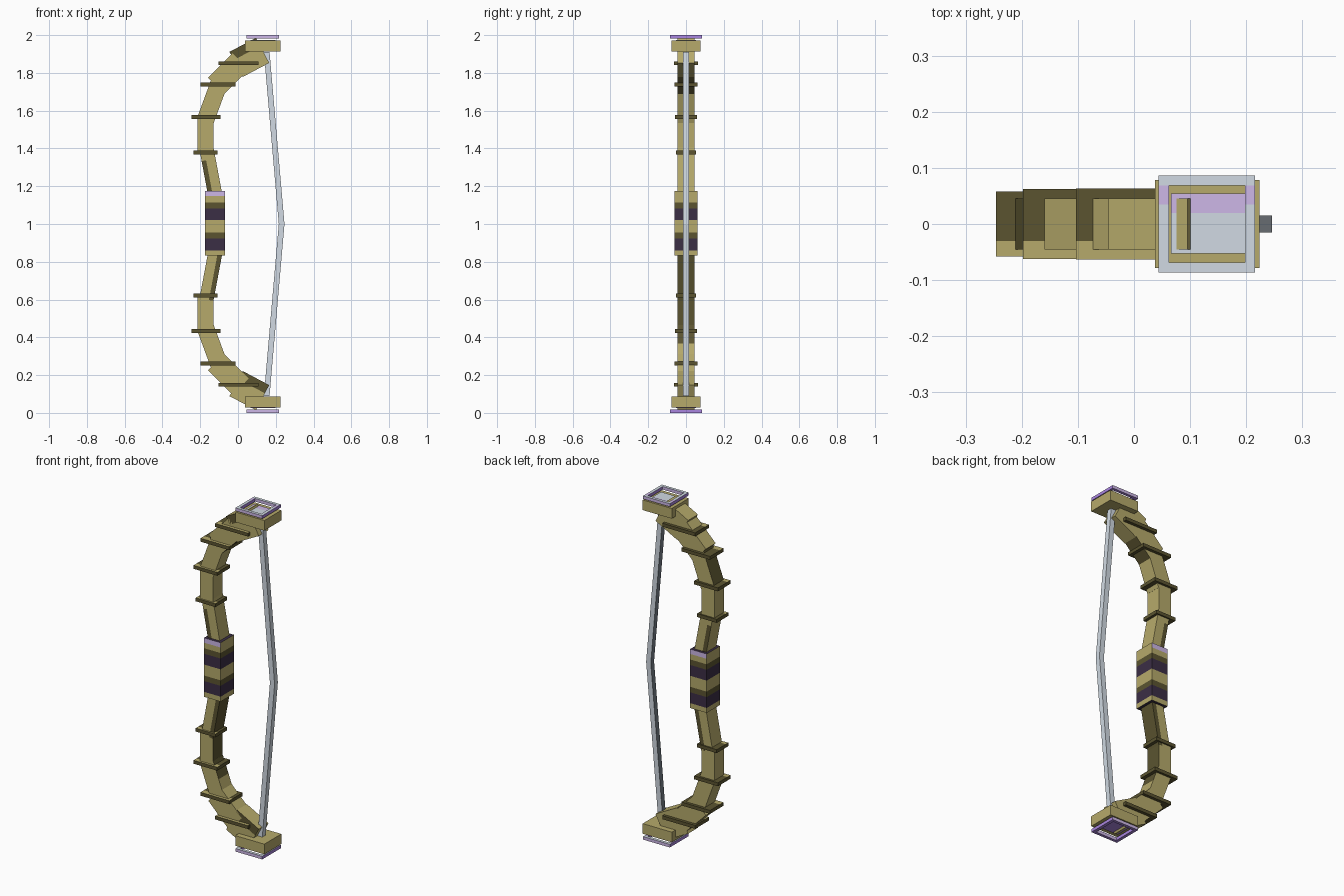
import bpy, bmesh
from mathutils import Matrix, Vector

if "Cube" in bpy.data.objects:
    bpy.data.objects.remove(bpy.data.objects["Cube"], do_unlink=True)


def srgb(code):
    vals = [int(code[i:i + 2], 16) / 255 for i in (0, 2, 4)]
    return [v / 12.92 if v < 0.04 else ((v + 0.055) / 1.055) ** 2.4 for v in vals] + [1]


# Palette
COLOURS = {"tan": "B6AA6B", "olive": "5B5430", "grey": "D1DAE3", "slate": "77808A",
           "lilac": "D0BAEA", "violet": "AA86E0", "plum": "3B2E45"}
NAMES = list(COLOURS)
MATS = []
for key, code in COLOURS.items():
    m = bpy.data.materials.new(key)
    m.use_nodes = True
    m.diffuse_color = srgb(code)
    m.node_tree.nodes["Principled BSDF"].inputs["Base Color"].default_value = srgb(code)
    MATS.append(m)


def finish(name, bm):
    bmesh.ops.recalc_face_normals(bm, faces=bm.faces)
    mesh = bpy.data.meshes.new(name)
    bm.to_mesh(mesh)
    bm.free()
    for m in MATS:
        mesh.materials.append(m)
    bpy.context.collection.objects.link(bpy.data.objects.new(name, mesh))


def add_box(bm, lo, hi):
    lo, hi = Vector(lo), Vector(hi)
    mat = Matrix.Translation((lo + hi) / 2) @ Matrix.Diagonal((*(hi - lo), 1))
    bmesh.ops.create_cube(bm, size=1, matrix=mat)


def cut(bm, point, normal):
    geom = bm.verts[:] + bm.edges[:] + bm.faces[:]
    bmesh.ops.bisect_plane(bm, geom=geom, plane_co=point, plane_no=normal)


def paint(bm, rule):
    bmesh.ops.recalc_face_normals(bm, faces=bm.faces)
    bm.normal_update()
    for f in bm.faces:
        f.material_index = NAMES.index(rule(f.calc_center_median(), f.normal))


def box(name, lo, hi, rule, cuts=()):
    bm = bmesh.new()
    add_box(bm, lo, hi)
    for point, normal in cuts:
        cut(bm, point, normal)
    paint(bm, rule)
    finish(name, bm)


def span(s, a, b):
    """Heights a..b, mirrored about mid height for the lower half."""
    return sorted((1 + s * (a - 1), 1 + s * (b - 1)))


def limb(name, p, q, width, s, dark=0, reach=1.0, strip=0, both=False):
    """Slanted block. dark: outer (-1) or inner (1) side in olive, up to reach.
    strip: side of an olive stripe on the front, or on both flat sides."""
    p = Vector((p[0], 0, 1 + s * (p[1] - 1)))
    q = Vector((q[0], 0, 1 + s * (q[1] - 1)))
    d = (q - p).normalized()
    across = Vector((abs(d.z), 0, -s * d.x))
    h, length = width / 2, (q - p).length
    bm = bmesh.new()
    add_box(bm, (-h, -0.045, 0), (h, 0.045, length))
    edge = strip * h * 0.35
    if strip:
        cut(bm, (edge, 0, 0), (1, 0, 0))
    if reach < 1:
        cut(bm, (0, 0, reach * length), (0, 0, 1))

    def rule(c, n):
        if c.z > reach * length:
            return "tan"
        flat = n.y < -0.5 or (both and n.y > 0.5)
        if flat and strip and (c.x - edge) * strip > 0:
            return "olive"
        return "olive" if n.x * dark > 0.5 else "tan"

    paint(bm, rule)
    frame = Matrix((across, (0, 1, 0), d)).transposed().to_4x4()
    frame.translation = p
    bm.transform(frame)
    finish(name, bm)


# Banded grip
BANDS = [(0.834, "tan"), (0.861, "plum"), (0.924, "olive"), (0.956, "tan"),
         (1.02, "plum"), (1.083, "olive"), (1.115, "tan"), (1.147, "lilac")]


def grip_rule(c, n):
    if abs(n.z) > 0.5:
        return "plum"
    colour = [k for z, k in BANDS if c.z > z][-1]
    return "tan" if colour == "lilac" and abs(n.x) > 0.5 else colour


box("grip", (-0.176, -0.061, 0.832), (-0.069, 0.061, 1.175), grip_rule,
    [((0, 0, z), (0, 0, 1)) for z, _ in BANDS[1:]])

# Collars: height, x range, half depth
COLLARS = [(1.379, -0.235, -0.108, 0.053), (1.567, -0.246, -0.093, 0.058),
           (1.739, -0.198, -0.013, 0.062), (1.851, -0.103, 0.108, 0.063)]


def collar_rule(c, n):
    return "tan" if n.z > 0.5 and c.y < -0.03 else "olive"


def frame_rule(c, n):
    if n.z > 0.5:
        return "lilac" if 0.035 < c.y < 0.069 else "grey"
    return "lilac" if abs(n.y) > 0.5 else "violet"


for side, s in (("upper", 1), ("lower", -1)):
    up = s > 0
    inner = 0 if up else 1
    # Curved limb from five blocks
    limb(side + "_limb_root", (-0.12, 1.15), (-0.167, 1.4), 0.075, s, inner,
         0.76 if up else 1, strip=-s, both=True)
    limb(side + "_limb_straight", (-0.172, 1.37), (-0.172, 1.575), 0.084, s, inner)
    limb(side + "_limb_bend", (-0.172, 1.55), (-0.10, 1.745), 0.092, s,
         -1 if up else 1, 1 if up else 0.5)
    limb(side + "_limb_slope", (-0.116, 1.731), (0.014, 1.861), 0.123, s, int(up))
    limb(side + "_limb_tip", (-0.01, 1.845), (0.13, 1.919), 0.15, s, strip=-s)

    for i, (z, x0, x1, d) in enumerate(COLLARS):
        a, b = span(s, z - 0.01, z + 0.01)
        box(f"{side}_collar_{i + 1}", (x0, -d, a), (x1, d, b), collar_rule,
            [((0, -0.03, 0), (0, 1, 0))])

    # End cap with a thin coloured plate
    a, b = span(s, 1.912, 1.971)
    box(side + "_cap", (0.037, -0.078, a), (0.224, 0.078, b), lambda c, n: "tan")
    a, b = span(s, 1.971, 1.975)
    box(side + "_cap_plate", (0.066, -0.053, a), (0.198, 0.054, b),
        lambda c, n: "violet" if not up else "lilac" if c.y > 0.02 else "grey",
        [((0, 0.02, 0), (0, 1, 0))])

    # Open square frame at the end
    a, b = span(s, 1.982, 2.0)
    bm = bmesh.new()
    for y0, y1 in ((-0.086, -0.069), (0.069, 0.086)):
        add_box(bm, (0.044, y0, a), (0.216, y1, b))
    for x0, x1 in ((0.044, 0.062), (0.198, 0.216)):
        add_box(bm, (x0, -0.069, a), (x1, 0.069, b))
    cut(bm, (0, 0.035, 0), (0, 1, 0))
    paint(bm, frame_rule)
    finish(side + "_end_frame", bm)

# Bowstring: square section swept along a drawn path
bm = bmesh.new()
rings = []
for x, z in ((0.152, 0.09), (0.231, 1.0), (0.152, 1.91)):
    rings.append([bm.verts.new((x + dx, dy, z)) for dx, dy in
                  ((-0.015, -0.015), (0.015, -0.015), (0.015, 0.015), (-0.015, 0.015))])
for low, high in zip(rings, rings[1:]):
    for i in range(4):
        j = (i + 1) % 4
        bm.faces.new((low[i], low[j], high[j], high[i]))
bm.faces.new(rings[0])
bm.faces.new(rings[-1])
paint(bm, lambda c, n: "slate" if n.x < -0.5 else "grey")
finish("bowstring", bm)
